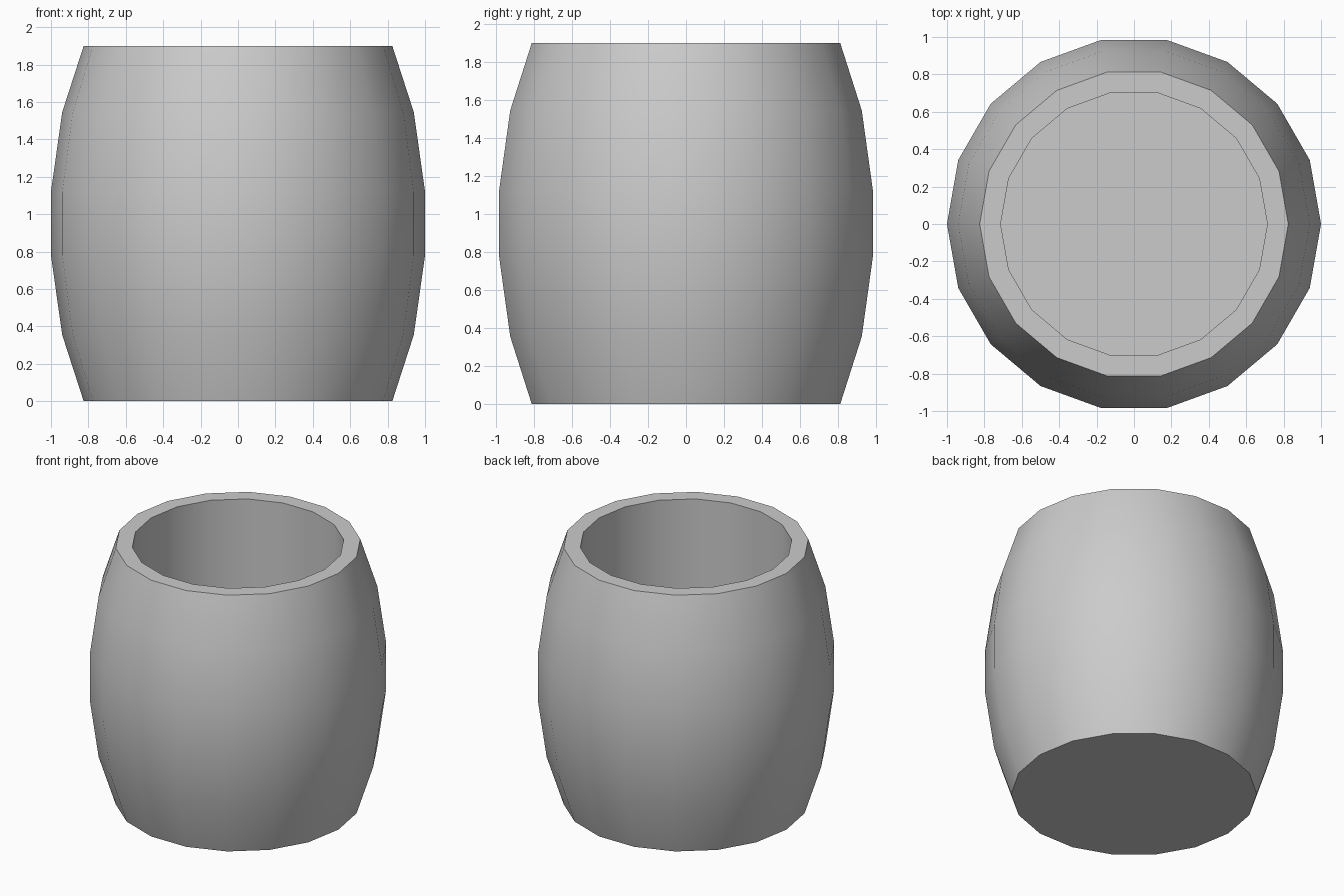
import bpy, bmesh, math

if "Cube" in bpy.data.objects:
    bpy.data.objects.remove(bpy.data.objects["Cube"])

SIDES = 18
# Radius and height: outer bulge from the base, over the rim, down into the hollow
PROFILE = [(0.825, 0.0), (0.94, 0.355), (1.0, 0.78), (1.0, 1.12),
           (0.94, 1.545), (0.825, 1.9), (0.713, 1.9), (0.713, 0.11)]


def ring(bm, radius, z):
    step = 2 * math.pi / SIDES
    return [bm.verts.new((radius * math.cos(i * step), radius * math.sin(i * step), z))
            for i in range(SIDES)]


bm = bmesh.new()
rings = [ring(bm, r, z) for r, z in PROFILE]

# Staves, rim and inner wall
for a, b in zip(rings, rings[1:]):
    for i in range(SIDES):
        j = (i + 1) % SIDES
        bm.faces.new((a[i], a[j], b[j], b[i]))

# Underside and inner floor
bm.faces.new(rings[0][::-1])
bm.faces.new(rings[-1])
bmesh.ops.recalc_face_normals(bm, faces=bm.faces)

mesh = bpy.data.meshes.new("open_barrel")
bm.to_mesh(mesh)
bm.free()
barrel = bpy.data.objects.new("open_barrel", mesh)
bpy.context.collection.objects.link(barrel)

# Smooth sides with crisp rim and base edges
bpy.context.view_layer.objects.active = barrel
barrel.select_set(True)
bpy.ops.object.shade_smooth_by_angle(angle=math.radians(30))
